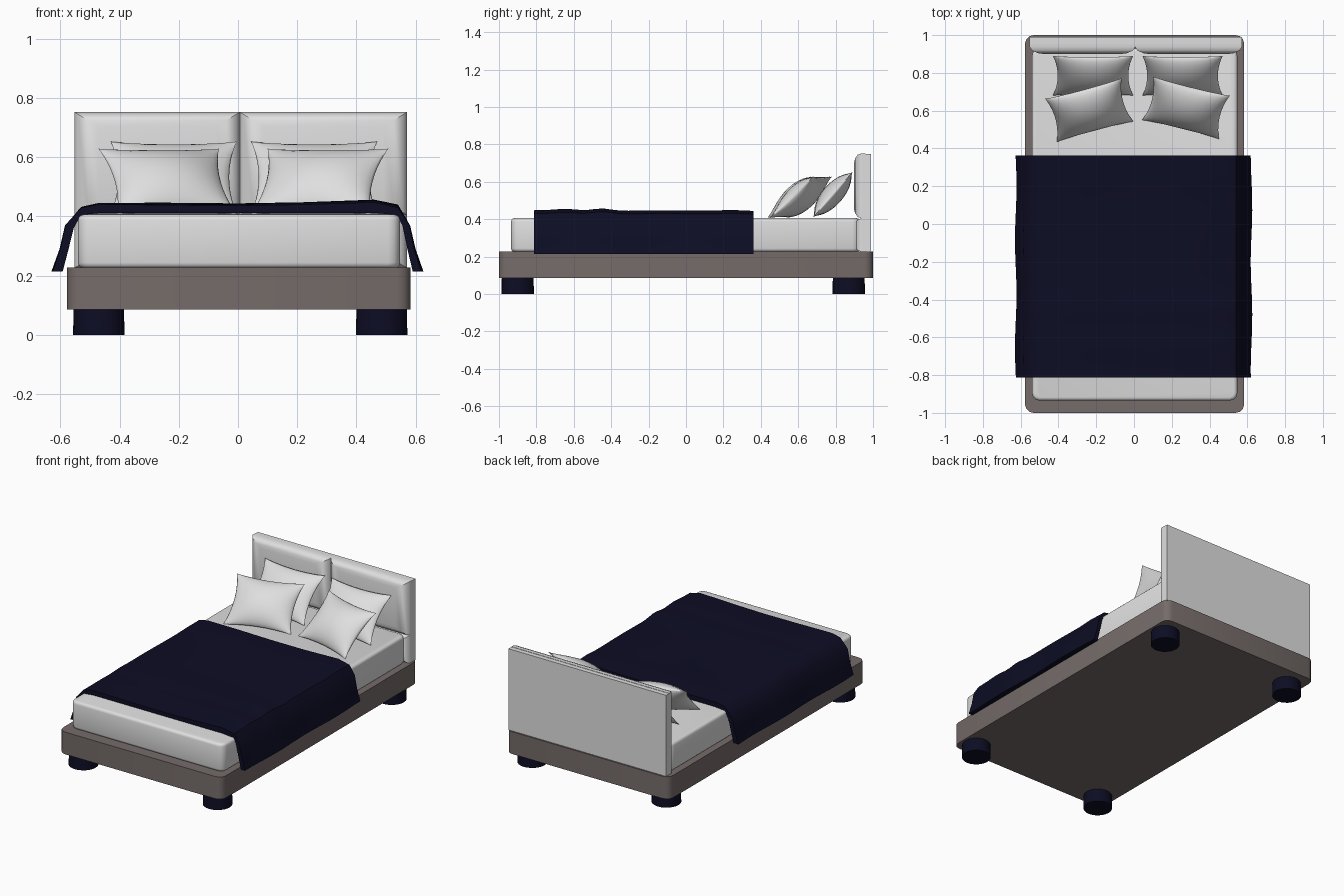
import bpy, bmesh, math
from mathutils import Matrix

if "Cube" in bpy.data.objects:
    bpy.data.objects.remove(bpy.data.objects["Cube"])


def material(name, rgb):
    m = bpy.data.materials.new(name)
    m.diffuse_color = (*rgb, 1)
    m.use_nodes = True
    m.node_tree.nodes["Principled BSDF"].inputs["Base Color"].default_value = m.diffuse_color
    return m


WHITE = material("off_white_fabric", (0.74, 0.74, 0.75))
BROWN = material("grey_brown_base", (0.18, 0.15, 0.142))
NAVY = material("dark_navy", (0.004, 0.004, 0.018))


def finish(bm, name, mat, angle=None):
    bmesh.ops.recalc_face_normals(bm, faces=bm.faces)
    me = bpy.data.meshes.new(name)
    bm.to_mesh(me)
    bm.free()
    me.materials.append(mat)
    ob = bpy.data.objects.new(name, me)
    bpy.context.collection.objects.link(ob)
    if angle:
        bpy.ops.object.select_all(action='DESELECT')
        ob.select_set(True)
        bpy.context.view_layer.objects.active = ob
        bpy.ops.object.shade_smooth_by_angle(angle=math.radians(angle))
    return ob


def box(name, mat, x, y, z, corner=0, edge=0, angle=None):
    """Box from ranges; corner rounds upright edges, edge rounds all edges."""
    bm = bmesh.new()
    bmesh.ops.create_cube(bm, size=1)
    for v in bm.verts:
        for i, r in enumerate((x, y, z)):
            v.co[i] = r[0] if v.co[i] < 0 else r[1]
    if corner:
        up = [e for e in bm.edges
              if abs(e.verts[0].co.z - e.verts[1].co.z) > 0.01]
        bmesh.ops.bevel(bm, geom=up, offset=corner, segments=3,
                        profile=0.5, affect='EDGES')
    if edge:
        sharp = [e for e in bm.edges if e.calc_face_angle(0) > 1]
        bmesh.ops.bevel(bm, geom=sharp, offset=edge, segments=3,
                        profile=0.5, affect='EDGES')
    return finish(bm, name, mat, angle)


def loft(bm, rings):
    """Join rings of points into a closed-section strip; returns vert rings."""
    vs = [[bm.verts.new(p) for p in r] for r in rings]
    n = len(vs[0])
    for a, b in zip(vs, vs[1:]):
        for i in range(n):
            j = (i + 1) % n
            bm.faces.new((a[i], a[j], b[j], b[i]))
    bm.faces.new(vs[0])
    bm.faces.new(vs[-1])
    return vs


# bed base and mattress
box("bed_base", BROWN, (-0.577, 0.583), (-1, 1), (0.085, 0.228), corner=0.045, angle=35)
box("mattress", WHITE, (-0.54, 0.547), (-0.935, 0.93), (0.226, 0.406),
    corner=0.04, edge=0.018, angle=50)

# round feet
for x, sx in ((-0.47, "left"), (0.485, "right")):
    for y, sy in ((-0.9, "front"), (0.87, "back")):
        bm = bmesh.new()
        bmesh.ops.create_cone(bm, cap_ends=True, segments=24, radius1=0.087,
                              radius2=0.085, depth=0.087,
                              matrix=Matrix.Translation((x, y, 0.0435)))
        finish(bm, f"foot_{sy}_{sx}", NAVY, 35)

# headboard: back plate with padded panels on the front
box("headboard_back", WHITE, (-0.552, 0.571), (0.938, 0.99), (0.226, 0.75))


def padded_panel(name, x0, x1, z0, z1):
    bm = bmesh.new()
    rings = []
    for inset, y in ((0, 0.96), (0, 0.937), (0.012, 0.918),
                     (0.045, 0.904), (0.08, 0.899)):
        a, b, c, d = x0 + inset, x1 - inset, z0 + inset * 0.6, z1 - inset * 0.6
        rings.append([(a, y, c), (b, y, c), (b, y, d), (a, y, d)])
    loft(bm, rings)
    finish(bm, name, WHITE, 35)


for side, x0, x1 in (("left", -0.552, 0.006), ("right", 0.006, 0.571)):
    padded_panel(f"headboard_upper_panel_{side}", x0, x1, 0.405, 0.752)
    padded_panel(f"headboard_lower_panel_{side}", x0, x1, 0.226, 0.405)

# blanket draped over the mattress
OUTER = [(-0.626, 0.214), (-0.60, 0.29), (-0.583, 0.37), (-0.53, 0.428), (-0.47, 0.441),
         (-0.25, 0.44), (0, 0.438), (0.22, 0.44), (0.46, 0.446), (0.54, 0.428),
         (0.58, 0.37), (0.597, 0.29), (0.622, 0.214)]
INNER = [(0.59, 0.214), (0.572, 0.29), (0.555, 0.37), (0.535, 0.405), (0.46, 0.412),
         (-0.46, 0.412), (-0.53, 0.405), (-0.555, 0.36), (-0.572, 0.29), (-0.592, 0.214)]
bm = bmesh.new()
rings = []
STEPS = 28
for k in range(STEPS + 1):
    y = -0.812 + 1.174 * k / STEPS
    bump = (0.014 * math.exp(-((y + 0.45) / 0.07) ** 2)
            + 0.009 * math.exp(-((y + 0.64) / 0.08) ** 2)
            + 0.006 * math.exp(-((y - 0.24) / 0.07) ** 2))
    ring = []
    for x, z in OUTER:
        if z > 0.4:     # soft folds on the top
            z += bump * (0.35 + 0.65 * max(0, x / 0.5)) + 0.002 * math.sin(9 * y + 5 * x)
        else:           # slight waves in the hanging sides
            x += 0.004 * math.sin(11 * y + x) * (0.42 - z) / 0.2
        ring.append((x, y, z))
    rings.append(ring + [(x, y, z) for x, z in INNER])
loft(bm, rings)
finish(bm, "blanket", NAVY, 40)


# pillows with pinched corners
def pillow(name, centre, w, h, t, tilt, yaw):
    n = 14
    bm = bmesh.new()
    M = (Matrix.Translation(centre) @ Matrix.Rotation(math.radians(yaw), 4, 'Z')
         @ Matrix.Rotation(math.radians(tilt), 4, 'X'))
    for s in (1, -1):
        g = {}
        for i in range(n + 1):
            for j in range(n + 1):
                u, v = -math.cos(math.pi * i / n), -math.cos(math.pi * j / n)
                x = w / 2 * u * (1 - 0.12 * (1 - v * v))
                y = h / 2 * v * (1 - 0.10 * (1 - u * u))
                fat = max(0, (1 - u * u) * (1 - v * v)) ** 0.65
                g[i, j] = bm.verts.new(M @ Matrix.Translation((x, y, s * t / 2 * fat)).translation)
        for i in range(n):
            for j in range(n):
                bm.faces.new((g[i, j], g[i + 1, j], g[i + 1, j + 1], g[i, j + 1]))
    bmesh.ops.remove_doubles(bm, verts=bm.verts, dist=0.0002)
    finish(bm, name, WHITE, 80)


pillow("back_pillow_left", (-0.217, 0.785, 0.532), 0.425, 0.32, 0.11, 49, 0)
pillow("back_pillow_right", (0.257, 0.785, 0.532), 0.425, 0.32, 0.11, 49, 0)
pillow("front_pillow_left", (-0.237, 0.603, 0.518), 0.42, 0.325, 0.14, 43, 15)
pillow("front_pillow_right", (0.275, 0.615, 0.518), 0.42, 0.325, 0.14, 43, -14)
